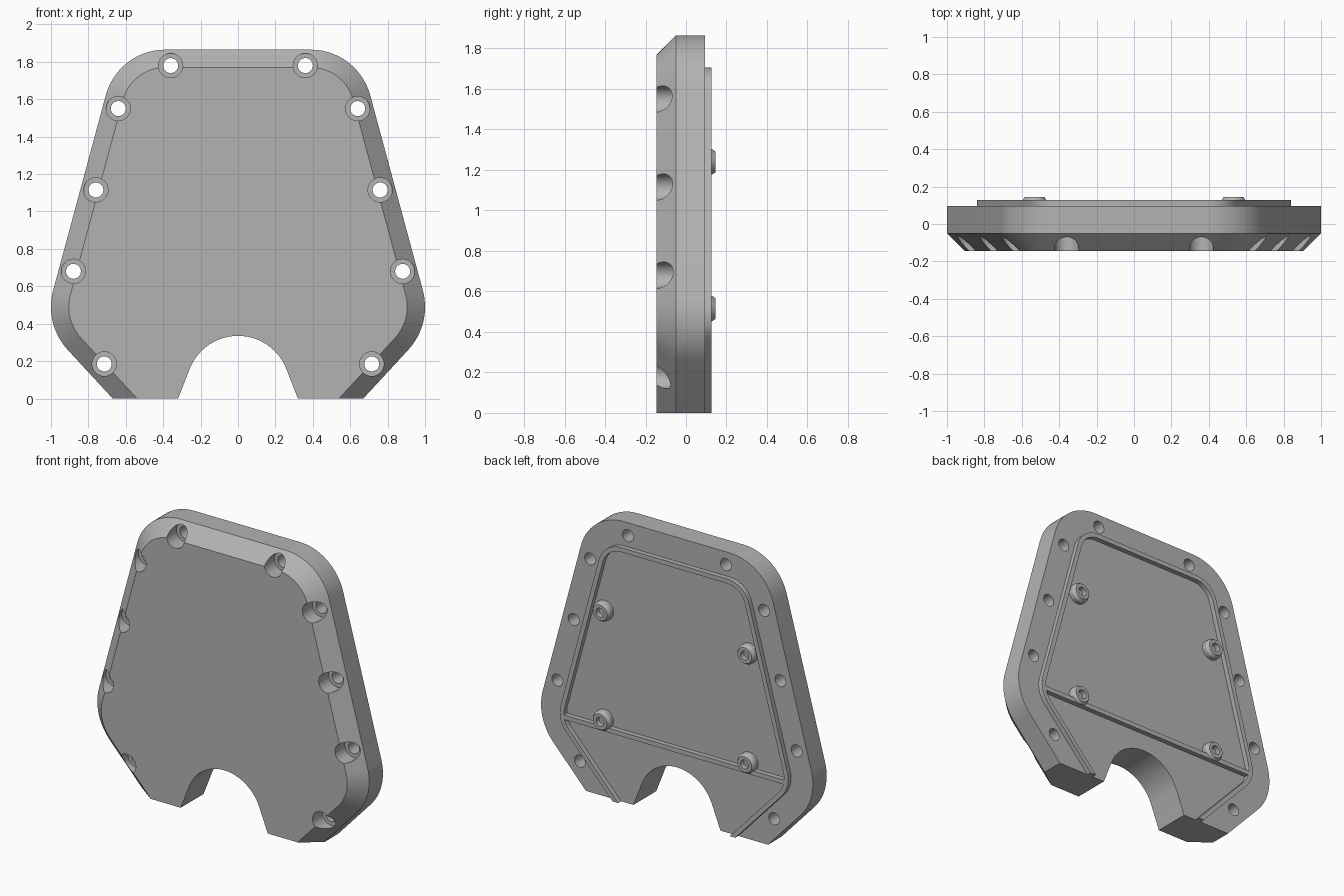
import bpy
import bmesh
from math import sin, cos, radians, pi

cube = bpy.data.objects.get("Cube")
if cube:
    bpy.data.objects.remove(cube, do_unlink=True)

FRONT, SHOULDER, BACK, LIP = -0.145, -0.05, 0.095, 0.127

grey = bpy.data.materials.new("cast_grey")
grey.use_nodes = True
colour = (0.45, 0.45, 0.45, 1)
grey.diffuse_color = colour
grey.node_tree.nodes["Principled BSDF"].inputs["Base Color"].default_value = colour


def finish(name, bm):
    bmesh.ops.remove_doubles(bm, verts=bm.verts, dist=1e-5)
    bmesh.ops.recalc_face_normals(bm, faces=bm.faces)
    mesh = bpy.data.meshes.new(name)
    bm.to_mesh(mesh)
    bm.free()
    mesh.materials.append(grey)
    obj = bpy.data.objects.new(name, mesh)
    bpy.context.collection.objects.link(obj)
    return obj


def smooth(obj):
    bpy.ops.object.select_all(action='DESELECT')
    obj.select_set(True)
    bpy.context.view_layer.objects.active = obj
    bpy.ops.object.shade_smooth_by_angle(angle=radians(25))


def arc(cx, cz, r, start, end, steps=14):
    angles = [radians(start + (end - start) * i / steps) for i in range(steps + 1)]
    return [(cx + r * cos(a), cz + r * sin(a)) for a in angles]


def outline(inset):
    """Open outline from the left foot over the top to the right foot."""
    half = arc(0.39, 1.537, 0.328 - inset, 90, 15.2)
    half += arc(0.66, 0.49, 0.34 - inset, 15.2, -43)
    half.append((0.67 - 1.367 * inset, 0))
    return half[::-1] + [(-x, z) for x, z in half]


def skin(bm, rings, closed_rings=True, closed_section=False):
    n = len(rings[0])
    pairs = list(zip(rings, rings[1:]))
    if closed_section:
        pairs.append((rings[-1], rings[0]))
    for a, b in pairs:
        for i in range(n if closed_rings else n - 1):
            j = (i + 1) % n
            bm.faces.new((a[i], a[j], b[j], b[i]))


def ring(bm, points, y):
    return [bm.verts.new((x, y, z)) for x, z in points]


def lathe(bm, profile, x, z, steps=32):
    """Revolve (radius, y) pairs about an axis running front to back."""
    rings = []
    for r, y in profile:
        rings.append([bm.verts.new((x + r * cos(2 * pi * i / steps), y,
                                    z + r * sin(2 * pi * i / steps)))
                      for i in range(steps)])
    skin(bm, rings)
    bm.faces.new(rings[0])
    bm.faces.new(rings[-1])


# Cover plate with a chamfered front edge and an arched cut-out at the bottom
arch = [(-0.32, 0)] + arc(0, 0.058, 0.277, 157, 23, 24) + [(0.32, 0)]
bm = bmesh.new()
rings = [ring(bm, outline(d) + arch, y)
         for d, y in ((0, BACK), (0, SHOULDER), (0.095, FRONT))]
skin(bm, rings)
bm.faces.new(rings[0])
bm.faces.new(rings[-1])
plate = finish("cover_plate", bm)

# Counterbored bolt holes
bm = bmesh.new()
bore = [(0.065, -0.2), (0.065, -0.04), (0.04, -0.04), (0.04, 0.2)]
for x, z in ((0.36, 1.78), (0.64, 1.55), (0.76, 1.115), (0.88, 0.68), (0.715, 0.185)):
    for side in (-1, 1):
        lathe(bm, bore, side * x, z)
cutter = finish("bolt_hole_cutter", bm)
cutter.hide_render = True
cut = plate.modifiers.new("bolt_holes", 'BOOLEAN')
cut.operation = 'DIFFERENCE'
cut.solver = 'EXACT'
cut.object = cutter
bpy.context.view_layer.objects.active = plate
bpy.ops.object.modifier_apply(modifier=cut.name)
bpy.data.objects.remove(cutter, do_unlink=True)
smooth(plate)

# Raised locating lip on the back
bm = bmesh.new()
sections = ((0.16, BACK - 0.01), (0.16, LIP), (0.19, LIP), (0.19, BACK - 0.01))
rings = [ring(bm, outline(d), y) for d, y in sections]
skin(bm, rings, closed_rings=False, closed_section=True)
for end in (0, -1):
    bm.faces.new([r[end] for r in rings])
smooth(finish("back_lip", bm))

# Straight rib across the back
bm = bmesh.new()
bmesh.ops.create_cube(bm, size=1)
for v in bm.verts:
    v.co = (v.co.x * 1.63, 0.106 + v.co.y * 0.042, 0.465 + v.co.z * 0.03)
finish("cross_rib", bm)

# Four round bosses with sockets
boss = [(0.065, BACK - 0.01), (0.065, 0.125), (0.052, 0.145),
        (0.03, 0.145), (0.03, 0.11)]
for level, z in (("upper", 1.24), ("lower", 0.515)):
    for side, sign in (("left", 1), ("right", -1)):
        bm = bmesh.new()
        lathe(bm, boss, sign * 0.532, z)
        smooth(finish(f"{level}_{side}_boss", bm))
